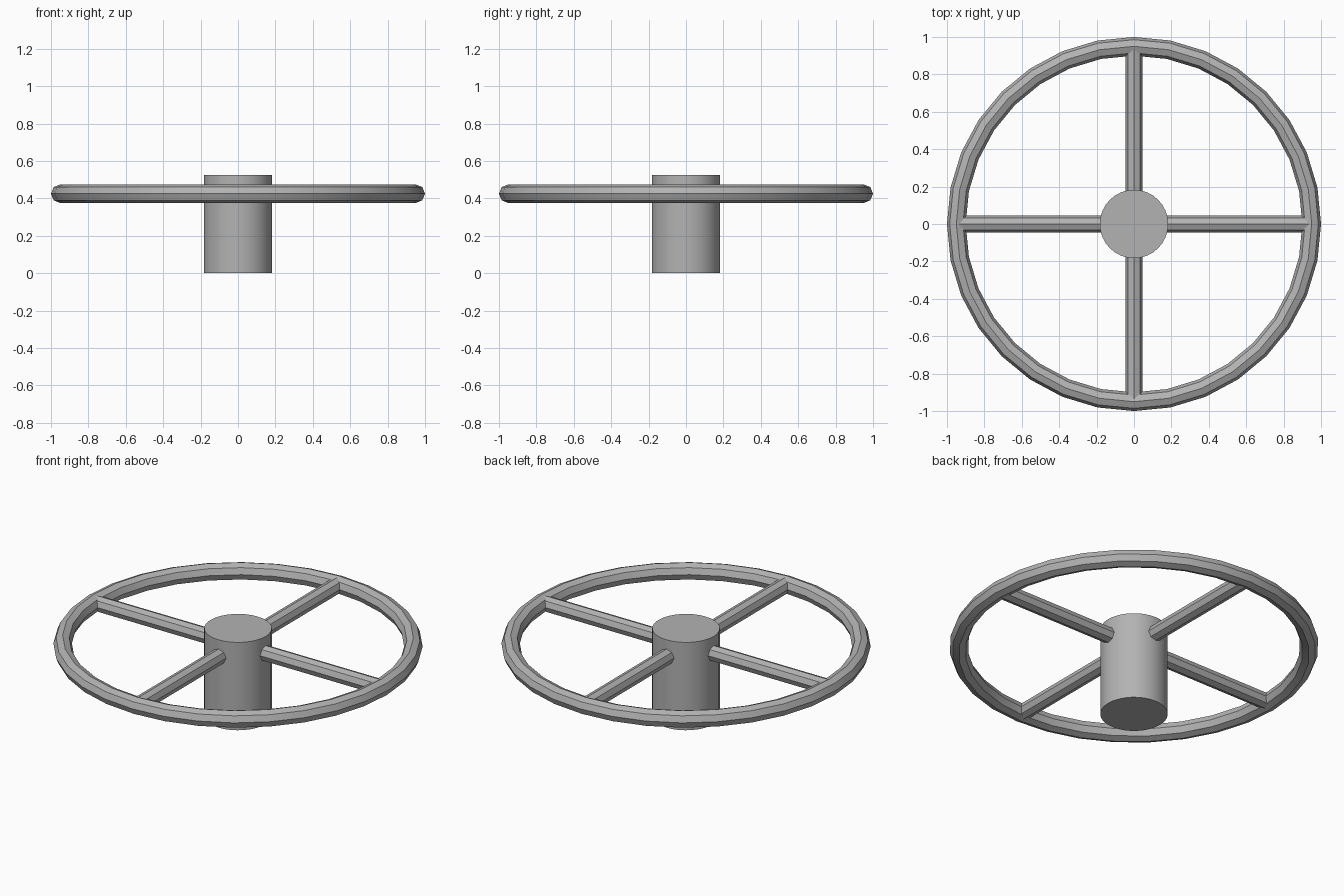
import bpy, bmesh, math
from mathutils import Matrix, Vector

cube = bpy.data.objects.get("Cube")
if cube:
    bpy.data.objects.remove(cube)

grey = bpy.data.materials.new("grey_metal")
grey.use_nodes = True
grey.diffuse_color = (0.45, 0.45, 0.45, 1)
grey.node_tree.nodes["Principled BSDF"].inputs["Base Color"].default_value = grey.diffuse_color

RIM_Z = 0.425


def finish(obj, name, angle):
    obj.name = name
    obj.data.materials.append(grey)
    bpy.ops.object.shade_smooth_by_angle(angle=math.radians(angle))


# Rim
bpy.ops.mesh.primitive_torus_add(major_radius=0.95, minor_radius=0.05, major_segments=32,
                                 minor_segments=8, location=(0, 0, RIM_Z))
finish(bpy.context.object, "rim", 30)

# Hub
bpy.ops.mesh.primitive_cylinder_add(vertices=32, radius=0.183, depth=0.525, location=(0, 0, 0.2625))
finish(bpy.context.object, "hub", 30)

# Two crossing bars, each forming a pair of spokes
for name, rot in (("side_spokes", (0, math.pi / 2, 0)), ("front_back_spokes", (math.pi / 2, 0, 0))):
    bpy.ops.mesh.primitive_cylinder_add(vertices=8, radius=0.045, depth=1.88,
                                        location=(0, 0, RIM_Z), rotation=rot)
    finish(bpy.context.object, name, 30)
